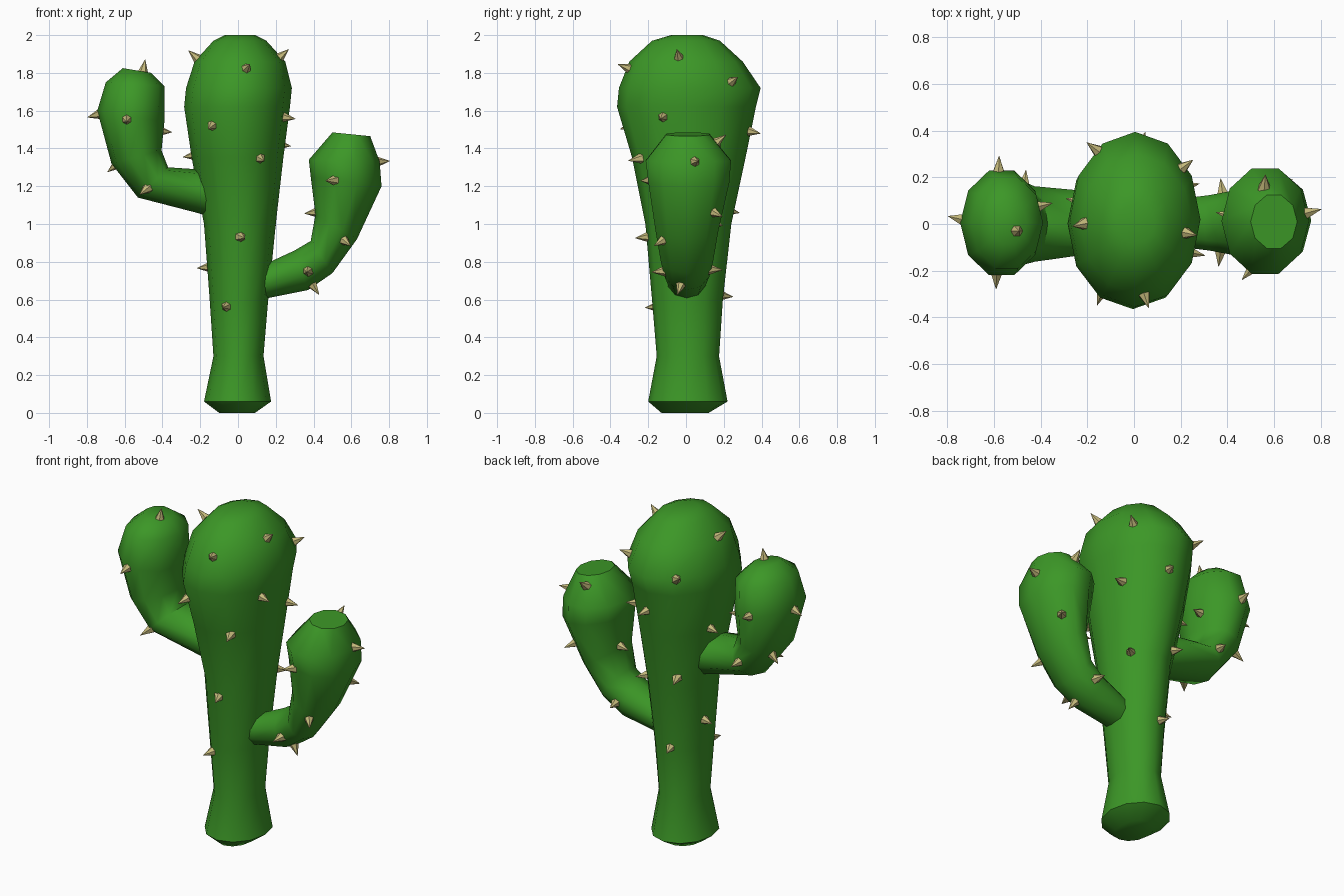
import bpy, bmesh, math
from mathutils import Vector


def material(name, rgb):
    m = bpy.data.materials.new(name)
    m.diffuse_color = (*rgb, 1)
    return m


GREEN = material("cactus green", (0.045, 0.31, 0.02))
STRAW = material("straw spine", (0.56, 0.49, 0.2))


def finish(bm, name, mat):
    bmesh.ops.recalc_face_normals(bm, faces=bm.faces)
    me = bpy.data.meshes.new(name)
    bm.to_mesh(me)
    bm.free()
    me.materials.append(mat)
    ob = bpy.data.objects.new(name, me)
    bpy.context.collection.objects.link(ob)
    return ob


def tube(name, rings, sides):
    """Loft elliptical rings; each is (end A xz, end B xz, y min, y max)."""
    bm = bmesh.new()
    loops = []
    for ax, az, bx, bz, y0, y1 in rings:
        a, b = Vector((ax, 0, az)), Vector((bx, 0, bz))
        loop = []
        for i in range(sides):
            t = 2 * math.pi * i / sides
            p = (a + b) / 2 + (b - a) / 2 * math.cos(t)
            p.y = (y0 + y1) / 2 + (y1 - y0) / 2 * math.sin(t)
            loop.append(bm.verts.new(p))
        loops.append(loop)
    for r, s in zip(loops, loops[1:]):
        for i in range(sides):
            j = (i + 1) % sides
            bm.faces.new((r[i], r[j], s[j], s[i]))
    bm.faces.new(loops[0])
    bm.faces.new(loops[-1])
    ob = finish(bm, name, GREEN)
    bpy.ops.object.select_all(action='DESELECT')
    ob.select_set(True)
    bpy.context.view_layer.objects.active = ob
    bpy.ops.object.shade_smooth_by_angle(angle=math.radians(50))
    return ob


# trunk: waisted foot, swelling head
trunk = tube("trunk", [(x0, z, x1, z, y0, y1) for z, x0, x1, y0, y1 in [
    (0.00, -0.10, 0.09, -0.13, 0.12),
    (0.06, -0.18, 0.175, -0.20, 0.22),
    (0.30, -0.13, 0.135, -0.155, 0.175),
    (0.60, -0.15, 0.16, -0.18, 0.195),
    (1.00, -0.18, 0.20, -0.215, 0.24),
    (1.35, -0.245, 0.24, -0.285, 0.315),
    (1.62, -0.285, 0.275, -0.365, 0.37),
    (1.72, -0.275, 0.285, -0.355, 0.395),
    (1.86, -0.23, 0.25, -0.30, 0.30),
    (1.97, -0.13, 0.15, -0.18, 0.18),
    (2.00, -0.07, 0.09, -0.08, 0.09)]], 12)

# arms: elbow outwards then swell upwards
left_arm = tube("left_arm", [
    (-0.12, 1.03, -0.12, 1.26, -0.12, 0.13),
    (-0.22, 1.06, -0.22, 1.29, -0.14, 0.15),
    (-0.53, 1.14, -0.37, 1.30, -0.17, 0.17),
    (-0.67, 1.32, -0.405, 1.39, -0.19, 0.20),
    (-0.745, 1.60, -0.39, 1.54, -0.23, 0.24),
    (-0.70, 1.75, -0.39, 1.73, -0.20, 0.21),
    (-0.61, 1.825, -0.46, 1.80, -0.09, 0.10)], 10)
right_arm = tube("right_arm", [
    (0.10, 0.60, 0.10, 0.77, -0.10, 0.10),
    (0.17, 0.61, 0.17, 0.80, -0.10, 0.11),
    (0.37, 0.65, 0.30, 0.86, -0.12, 0.13),
    (0.50, 0.74, 0.385, 0.91, -0.14, 0.15),
    (0.63, 0.92, 0.41, 1.05, -0.17, 0.18),
    (0.76, 1.20, 0.385, 1.25, -0.21, 0.24),
    (0.75, 1.33, 0.375, 1.34, -0.225, 0.25),
    (0.70, 1.465, 0.50, 1.485, -0.11, 0.13)], 10)

# spines: small cones snapped onto the nearest skin, pointing outwards
SPINES = [
    (trunk, "trunk_spine", [
        (.05, -.32, 1.83), (-.16, -.32, 1.51), (.13, -.28, 1.34), (.02, -.22, .93),
        (-.07, -.18, .56), (-.22, 0, 1.88), (.28, -.13, 1.56), (.23, -.04, 1.89),
        (.22, .25, 1.76), (-.15, .31, 1.72), (.03, .34, 1.49), (.22, .16, 1.42),
        (-.25, .1, 1.36), (-.1, .23, 1.07), (.16, .16, 1.0), (-.17, .05, .77),
        (-.03, .2, .62)]),
    (left_arm, "left_arm_spine", [
        (-.5, -.03, 1.82), (-.74, .02, 1.58), (-.59, -.23, 1.55), (-.5, -.17, 1.17),
        (-.39, .08, 1.49), (-.58, .24, 1.58), (-.47, .17, 1.25), (-.66, .1, 1.3)]),
    (right_arm, "right_arm_spine", [
        (.75, .05, 1.33), (.48, -.22, 1.23), (.59, -.16, .89), (.37, -.12, .75),
        (.40, -.03, .67), (.40, .04, 1.06), (.56, .17, 1.44), (.66, .17, 1.05),
        (.38, .13, .76)]),
]
for ob, name, points in SPINES:
    bm = bmesh.new()
    for p in points:
        _, co, n, _ = ob.closest_point_on_mesh(Vector(p))
        cone = bmesh.ops.create_cone(bm, cap_ends=True, segments=6, radius1=0.03,
                                     radius2=0.001, depth=0.075)
        rot = n.to_track_quat('Z', 'Y')
        for v in cone["verts"]:
            v.co = co + n * 0.027 + rot @ v.co
    finish(bm, name + "s", STRAW)
